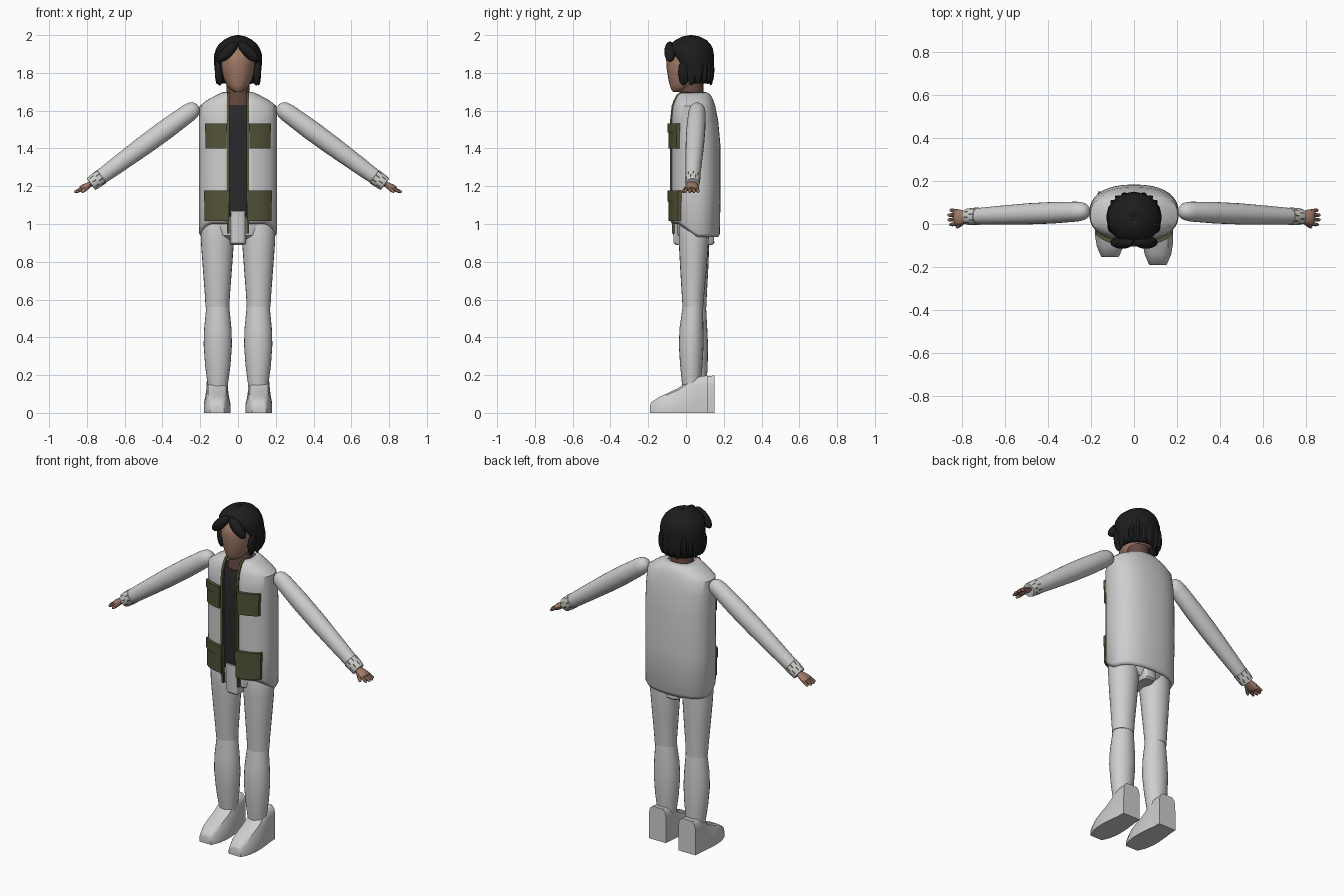
import bpy, bmesh, math
from mathutils import Vector, Matrix

if "Cube" in bpy.data.objects:
    bpy.data.objects.remove(bpy.data.objects["Cube"])

E = 0.85  # squareness of body cross-sections


def material(name, rgb):
    m = bpy.data.materials.new(name)
    m.diffuse_color = (*rgb, 1)
    m.use_nodes = True
    m.node_tree.nodes["Principled BSDF"].inputs["Base Color"].default_value = m.diffuse_color
    return m


CLOTH = material("pale grey cloth", (0.62, 0.62, 0.62))
OLIVE = material("olive", (0.085, 0.085, 0.04))
BLACK = material("shirt black", (0.022, 0.022, 0.024))
HAIR = material("hair black", (0.012, 0.012, 0.013))
SKIN = material("skin", (0.36, 0.2, 0.14))
DARK = material("shaded skin", (0.13, 0.065, 0.05))


def finish(name, bm, *mats):
    bmesh.ops.remove_doubles(bm, verts=bm.verts, dist=0.0002)
    bmesh.ops.recalc_face_normals(bm, faces=bm.faces)
    me = bpy.data.meshes.new(name)
    bm.to_mesh(me)
    bm.free()
    ob = bpy.data.objects.new(name, me)
    bpy.context.collection.objects.link(ob)
    for m in mats:
        me.materials.append(m)
    return ob


def loft(name, rings, *mats, closed=True, caps=True, rule=None):
    """Skin a list of equal-length point rings."""
    bm = bmesh.new()
    rows = [[bm.verts.new(p) for p in r] for r in rings]
    n = len(rows[0])
    for k, (a, b) in enumerate(zip(rows, rows[1:])):
        for i in range(n if closed else n - 1):
            j = (i + 1) % n
            f = bm.faces.new((a[i], a[j], b[j], b[i]))
            if rule:
                f.material_index = rule(k, i)
    if caps and closed:
        bm.faces.new(rows[0])
        bm.faces.new(rows[-1])
    return finish(name, bm, *mats)


def oval(z, hw, yf, yb, cx=0, t0=0, n=32, e=E):
    """Horizontal ring; t0 leaves a gap at the front."""
    pts = []
    count = n + 1 if t0 is not None else n
    for i in range(count):
        t = (t0 or 0) + (2 * math.pi - 2 * (t0 or 0)) * i / n
        s, c = math.sin(t), math.cos(t)
        pts.append(Vector((cx + hw * math.copysign(abs(s) ** e, s),
                           (yf + yb) / 2 - (yb - yf) / 2 * math.copysign(abs(c) ** e, c), z)))
    return pts


def body(name, rows, mat, cx=0, e=1):
    return loft(name, [oval(z, hw, yf, yb, cx, None, 24, e) for z, hw, yf, yb in rows], mat)


def tube(name, path, radii, mat, flat=1.0, n=16, mats=None, rule=None):
    """Rings around a straight axis, sampled at the given fractions."""
    a, b = Vector(path[0]), Vector(path[1])
    d = (b - a).normalized()
    u = (Vector((0, 1, 0)) - d * d.y).normalized()
    v = d.cross(u)
    rings = [[a.lerp(b, t) + u * r * math.cos(2 * math.pi * i / n) + v * r * flat * math.sin(2 * math.pi * i / n)
              for i in range(n)] for t, r in radii]
    return loft(name, rings, *(mats or [mat]), rule=rule)


def blob(name, loc, size, mat, rot=(0, 1, 0), angle=0):
    bm = bmesh.new()
    mtx = Matrix.Translation(loc) @ Matrix.Rotation(angle, 4, rot) @ Matrix.Diagonal((*size, 1))
    bmesh.ops.create_uvsphere(bm, u_segments=16, v_segments=10, radius=1, matrix=mtx)
    return finish(name, bm, mat)


def solidify(ob, t):
    m = ob.modifiers.new("thickness", 'SOLIDIFY')
    m.thickness, m.offset = t, -1


# jacket: open at the front, longer at the back
JACKET = [(0.93, .195, -.07, .17), (0.95, .206, -.08, .18), (1.2, .207, -.08, .183), (1.42, .207, -.08, .182),
          (1.55, .207, -.08, .17), (1.625, .203, -.072, .155), (1.655, .165, -.062, .145),
          (1.685, .11, -.05, .13), (1.70, .075, -.035, .105)]
rings = []
for z, hw, yf, yb in JACKET:
    ring = oval(z, hw, yf, yb, t0=math.asin((.052 / hw) ** (1 / E)), n=48)
    if z < 1:
        for p in ring:
            p.z += 0.07 * min(1, max(0, (0.06 - p.y) / 0.1))
    rings.append(ring)
solidify(loft("jacket", rings, CLOTH, closed=False), 0.01)

# olive trim beside the opening
for side, idx in (("right", 0), ("left", -1)):
    edge = [r[idx] for r in rings]
    strip = []
    for p in [edge[0] - Vector((0, 0, .05))] + edge:
        strip.append([p + Vector((dx, dy, 0)) for dx, dy in ((-.007, -.006), (.007, -.006), (.007, .008), (-.007, .008))])
    loft("trim_" + side, strip, OLIVE)

# shirt and lower body
body("shirt", [(1.04, .16, -.062, .14), (1.2, .165, -.064, .14), (1.5, .165, -.064, .13),
               (1.58, .15, -.058, .12), (1.63, .1, -.045, .1)], BLACK)
body("pelvis", [(0.915, .09, -.01, .11), (0.94, .115, -.045, .13), (1.0, .15, -.05, .14), (1.06, .155, -.05, .14)],
     CLOTH, e=.7)
body("crotch_panel", [(0.89, .036, -.055, .14), (0.90, .043, -.066, .15), (1.07, .045, -.072, .14)], CLOTH, e=.4)


# pockets curve with the jacket front
def pocket(name, x0, x1, z0, z1, out, thick):
    def y(x):
        c = math.sqrt(1 - (abs(x) / .207) ** (2 / E))
        return .05 - .13 * c ** E - out
    rows = []
    for k in range(2):
        z = (z0, z1)[k]
        rows.append([Vector((x0 + (x1 - x0) * i / 8, y(x0 + (x1 - x0) * i / 8), z)) for i in range(9)])
    back = [[p + Vector((0, thick, 0)) for p in reversed(r)] for r in rows]
    loft(name, [rows[0] + back[0], rows[1] + back[1]], OLIVE)


for s, side in ((-1, "right"), (1, "left")):
    pocket("chest_pocket_" + side, s * .062, s * .172, 1.40, 1.53, .016, .03)
    pocket("chest_flap_" + side, s * .059, s * .175, 1.485, 1.532, .021, .03)
    pocket("hip_pocket_" + side, s * .047, s * .178, 1.015, 1.172, .014, .03)
    pocket("hip_flap_" + side, s * .045, s * .181, 1.12, 1.177, .019, .03)

for s, side in ((-1, "right"), (1, "left")):
    # legs, one stepping slightly forward
    def leg(rows):
        out = []
        for z, hw, yf, yb in rows:
            dy = .037 * (1 - min(z, 1)) if s < 0 else 0
            out.append((z, hw, yf + dy, yb + dy))
        return out
    body("thigh_" + side, leg([(1.03, .08, -.03, .115), (.99, .088, -.038, .122), (.9, .087, -.038, .12),
                               (.75, .076, -.03, .108), (.62, .066, -.022, .096), (.56, .063, -.018, .092)]),
         CLOTH, s * .109)
    body("shin_" + side, leg([(.6, .058, -.014, .086), (.56, .061, -.018, .09), (.45, .072, -.034, .092),
                              (.36, .075, -.038, .093), (.25, .067, -.031, .087), (.16, .055, -.022, .078),
                              (.11, .05, -.015, .075)]), CLOTH, s * .107)

    # shoes: sections from toe to squared heel
    off = .037 if s < 0 else 0
    shoe = []
    for y, w, h, top in ((-.19, .038, .04, .8), (-.185, .043, .055, .7), (-.14, .062, .085, .6), (-.09, .07, .108, .55),
                         (-.04, .07, .132, .55), (0, .067, .16, .6), (.03, .064, .183, .7), (.06, .06, .192, .85),
                         (.113, .057, .198, .97)):
        half = [(1, 0.004), (1, .4 * h), (.5 + .5 * top, .78 * h), (.4 + .5 * top, .92 * h), (.65 * top, h)]
        sec = [(w * a, b) for a, b in half] + [(-w * a, b) for a, b in reversed(half)]
        shoe.append([Vector((s * .111 + a, y + off, b)) for a, b in sec])
    loft("shoe_" + side, shoe, CLOTH)
    loft("sole_" + side, [[Vector((p.x, p.y, z)) for r in shoe for p in (r[0],)] +
                          [Vector((r[-1].x, r[-1].y, z)) for r in reversed(shoe)] for z in (0, .006)], CLOTH)

    # arms with patterned cuffs
    sh, wr = (s * .212, .06, 1.625), (s * .772, .034, 1.215)
    tube("arm_" + side, (sh, wr), [(0, .012), (.012, .027), (.04, .04), (.09, .046), (.3, .05), (.5, .049),
                                   (.75, .043), (.95, .037), (1, .034)], CLOTH, 1.06, 24)
    tube("cuff_" + side, (sh, wr), [(.91, .037), (.915, .041), (.95, .040), (.96, .040), (.995, .038), (1.01, .036)],
         None, 1.04, 36, [CLOTH, OLIVE], lambda k, i: 1 if (k == 1 and i % 4 == 0) or (k == 3 and i % 4 == 2) else 0)

    # hands
    tube("palm_" + side, ((s * .765, .034, 1.22), (s * .832, .03, 1.183)),
         [(0, .024), (.3, .029), (.7, .037), (.95, .035), (1, .028)], SKIN, .5)
    for k in range(4):
        y = .002 + .019 * k
        reach = (.857, .866, .866, .856)[k]
        tube(f"finger_{k + 1}_{side}", ((s * .82, y, 1.19), (s * reach, y + (k - 1.5) * .004, 1.168)),
             [(0, .0095), (.6, .009), (.9, .007), (1, .003)], SKIN, 1, 8)
    tube("thumb_" + side, ((s * .79, .012, 1.203), (s * .825, -.017, 1.168)),
         [(0, .012), (.6, .011), (.9, .008), (1, .004)], SKIN, 1, 8)

# neck and head
body("neck", [(1.58, .085, -.045, .1), (1.65, .072, -.04, .1), (1.69, .062, -.034, .093), (1.80, .06, -.03, .09)], DARK)
body("head", [(1.70, .018, -.068, -.01), (1.712, .04, -.078, .03), (1.735, .06, -.086, .07), (1.77, .076, -.094, .1),
              (1.82, .088, -.102, .12), (1.87, .091, -.105, .125), (1.90, .087, -.099, .12), (1.925, .078, -.083, .11),
              (1.95, .06, -.05, .09)], SKIN)

# hair cap, open around the face
CAP = [(1.745, .108, -.06, .14, 78), (1.80, .122, -.075, .146, 64), (1.86, .128, -.085, .148, 56),
       (1.90, .126, -.092, .147, 40), (1.925, .118, -.096, .143, 8), (1.95, .103, -.085, .132, 0),
       (1.975, .074, -.055, .108, 0), (1.993, .038, -.018, .072, 0), (2.0, .006, .02, .034, 0)]
solidify(loft("hair_cap", [oval(z, hw, yf, yb, t0=math.radians(t), e=1) for z, hw, yf, yb, t in CAP],
              HAIR, closed=False), 0.015)

# swept fringe, side locks and back locks
for s, side in ((-1, "right"), (1, "left")):
    blob("fringe_" + side, (s * .055, -.085, 1.912), (.072, .03, .03), HAIR, (0, 1, 0), s * .78)
    blob("side_lock_" + side, (s * .102, -.012, 1.80), (.02, .03, .068), HAIR, (0, 1, 0), s * .1)
for k in range(11):
    t = math.radians(85 + 19 * k)
    x, y = .11 * math.sin(t), .037 - .1 * math.cos(t)
    blob(f"hair_lock_{k + 1}", (x, y, 1.81 + .006 * (k % 2)), (.024, .013, .076 - .006 * (k % 3)), HAIR,
         (0, 0, 1), math.pi - t)

# smooth shading with sharp edges kept
for ob in bpy.data.objects:
    ob.select_set(True)
bpy.context.view_layer.objects.active = bpy.data.objects["jacket"]
bpy.ops.object.shade_smooth_by_angle(angle=math.radians(40))
